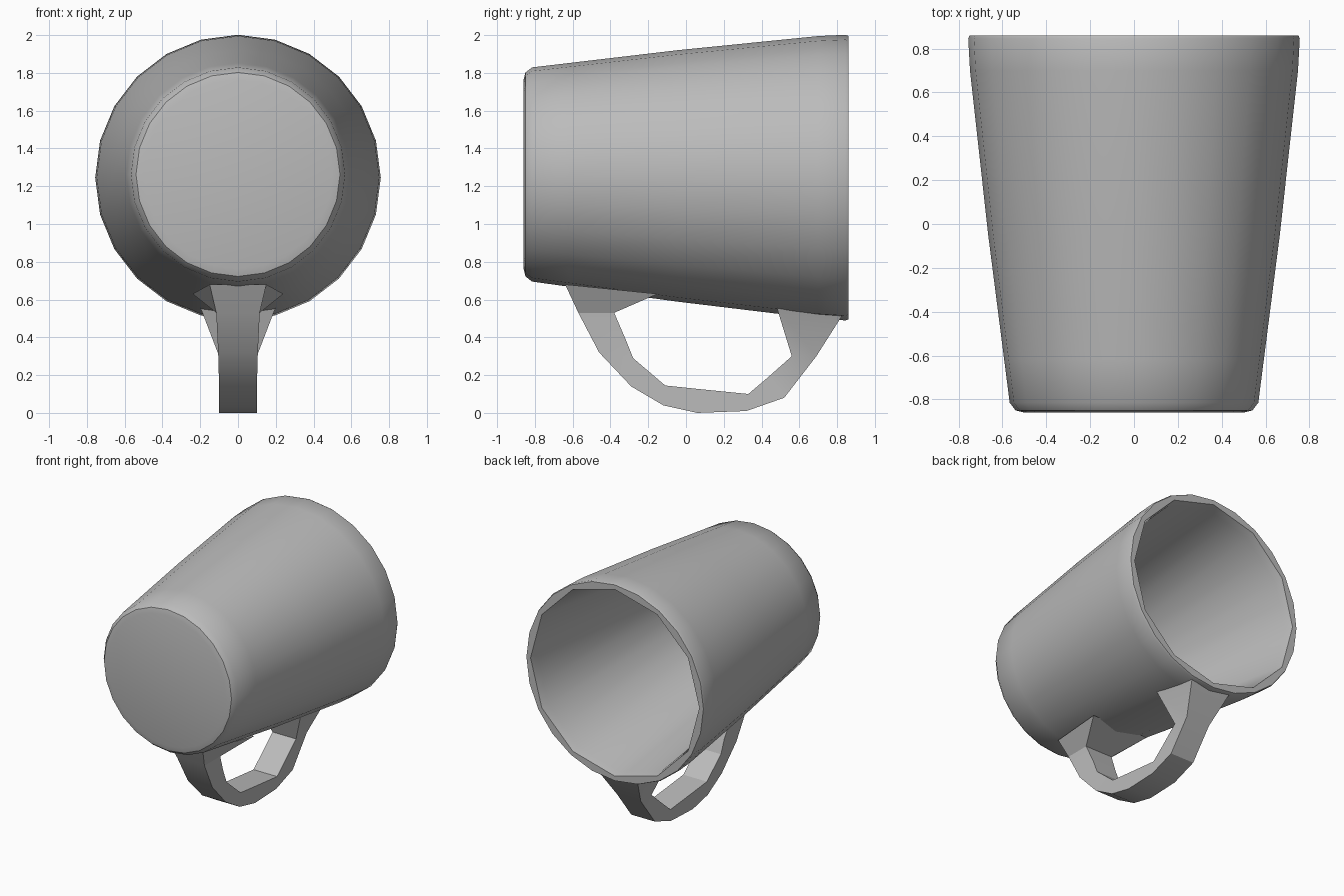
import bpy, bmesh, math

if "Cube" in bpy.data.objects:
    bpy.data.objects.remove(bpy.data.objects["Cube"], do_unlink=True)

# Single grey clay colour
grey = bpy.data.materials.new("grey_ceramic")
grey.use_nodes = True
colour = (0.5, 0.5, 0.5, 1)
grey.diffuse_color = colour
grey.node_tree.nodes["Principled BSDF"].inputs["Base Color"].default_value = colour


def loft(name, rings, angle):
    """Skin a list of closed rings, cap both ends and shade by angle."""
    bm = bmesh.new()
    loops = [[bm.verts.new(p) for p in ring] for ring in rings]
    n = len(rings[0])
    for a, b in zip(loops, loops[1:]):
        for i in range(n):
            j = (i + 1) % n
            bm.faces.new((a[i], a[j], b[j], b[i]))
    bm.faces.new(loops[0][::-1])
    bm.faces.new(loops[-1])
    bmesh.ops.recalc_face_normals(bm, faces=bm.faces)
    mesh = bpy.data.meshes.new(name)
    bm.to_mesh(mesh)
    bm.free()
    mesh.materials.append(grey)
    obj = bpy.data.objects.new(name, mesh)
    bpy.context.collection.objects.link(obj)
    bpy.ops.object.select_all(action='DESELECT')
    obj.select_set(True)
    bpy.context.view_layer.objects.active = obj
    bpy.ops.object.shade_smooth_by_angle(angle=math.radians(angle))
    return obj


SIDES = 24


def ring(y, radius, coarse=False):
    """Circle about the mug axis; coarse rings have half as many flat sides."""
    points = []
    for i in range(SIDES):
        a = 2 * math.pi * i / SIDES
        r = radius * (math.cos(2 * math.pi / SIDES) if coarse and i % 2 else 1)
        points.append((r * math.cos(a), y, 1.254 - 0.01 * y + r * math.sin(a)))
    return points


# Cup: tapered outer wall, rounded base edge, thin rim and faceted hollow
outer = [(-0.86, 0.5), (-0.85, 0.54), (-0.815, 0.567), (-0.62, 0.592),
         (-0.05, 0.665), (0.7, 0.748), (0.845, 0.756), (0.86, 0.75)]
inner = [(0.86, 0.715), (0.8, 0.7), (-0.74, 0.51)]
loft("mug_body", [ring(y, r) for y, r in outer]
     + [ring(y, r, True) for y, r in inner], 32)

# Handle: outer y, z, half width, then inner y, z, half width
sections = [
    (-0.64, 0.68, 0.15, -0.15, 0.63, 0.24),
    (-0.57, 0.53, 0.115, -0.38, 0.53, 0.115),
    (-0.46, 0.32, 0.105, -0.32, 0.39, 0.1),
    (-0.29, 0.14, 0.1, -0.28, 0.29, 0.1),
    (-0.12, 0.04, 0.1, -0.11, 0.145, 0.1),
    (0.06, 0.0, 0.1, 0.08, 0.125, 0.1),
    (0.32, 0.01, 0.1, 0.33, 0.1, 0.1),
    (0.52, 0.08, 0.1, 0.43, 0.185, 0.1),
    (0.69, 0.3, 0.1, 0.56, 0.3, 0.1),
    (0.83, 0.52, 0.17, 0.48, 0.56, 0.2),
]
loft("handle", [[(-wo, yo, zo), (wo, yo, zo), (wi, yi, zi), (-wi, yi, zi)]
                for yo, zo, wo, yi, zi, wi in sections], 25)
